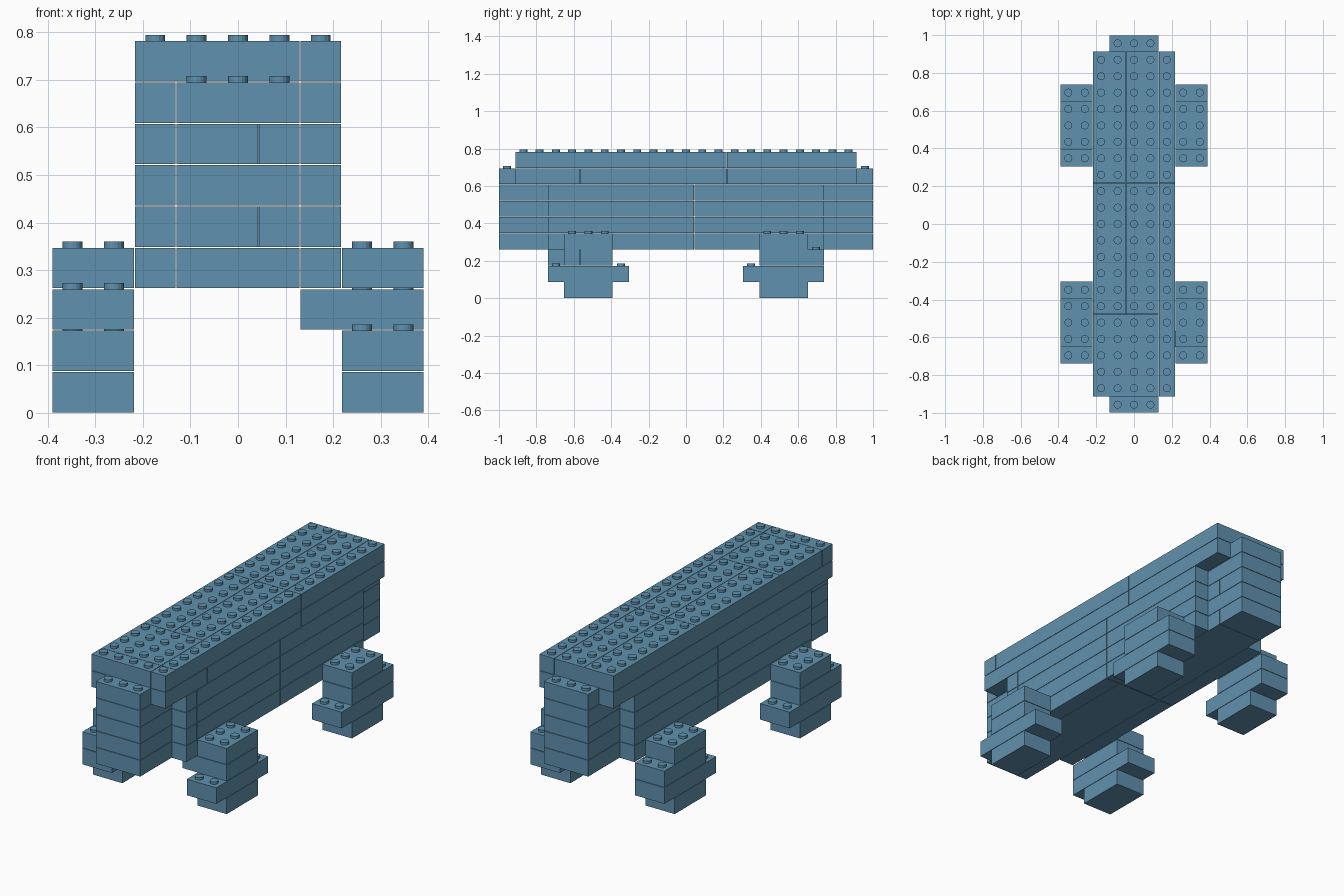
import bpy
import bmesh
from mathutils import Matrix

# Remove the default cube
default_cube = bpy.data.objects.get("Cube")
if default_cube:
    bpy.data.objects.remove(default_cube, do_unlink=True)

PITCH = 2 / 23            # stud spacing, also the brick height
SEAM = 0.0011             # half of the gap between bricks
STUD_RADIUS = 0.021
STUD_HEIGHT = 0.013

# Single brick colour
brick_blue = bpy.data.materials.new("dusty_blue")
brick_blue.use_nodes = True
colour = (0.118, 0.285, 0.425, 1)
brick_blue.diffuse_color = colour
shader = next(n for n in brick_blue.node_tree.nodes if n.type == "BSDF_PRINCIPLED")
shader.inputs["Base Color"].default_value = colour

parts = {}                # part name -> list of bricks
filled = set()            # stud cells taken by bricks, per layer


def cells(start, end):
    """Whole stud positions between two brick edges."""
    return range(round(start + 0.5), round(end + 0.5))


def row(part, layer, x_cuts, y_cuts):
    """Lay bricks in one layer, split at the given stud edges."""
    for x0, x1 in zip(x_cuts, x_cuts[1:]):
        for y0, y1 in zip(y_cuts, y_cuts[1:]):
            parts.setdefault(part, []).append((layer, x0, x1, y0, y1))
            filled.update((layer, x, y) for x in cells(x0, x1) for y in cells(y0, y1))


def add_brick(bm, layer, x0, x1, y0, y1):
    """A box with studs wherever nothing sits on top."""
    size = [(x1 - x0) * PITCH, (y1 - y0) * PITCH, PITCH]
    centre = [(x0 + x1) / 2 * PITCH, (y0 + y1) / 2 * PITCH, (layer + 0.5) * PITCH]
    scale = Matrix.Diagonal([s - 2 * SEAM for s in size] + [1])
    bmesh.ops.create_cube(bm, size=1, matrix=Matrix.Translation(centre) @ scale)
    top = (layer + 1) * PITCH - SEAM
    for x in cells(x0, x1):
        for y in cells(y0, y1):
            if (layer + 1, x, y) not in filled:
                spot = Matrix.Translation((x * PITCH, y * PITCH, top + STUD_HEIGHT / 2))
                bmesh.ops.create_cone(bm, cap_ends=True, segments=16, radius1=STUD_RADIUS,
                                      radius2=STUD_RADIUS, depth=STUD_HEIGHT, matrix=spot)


CORE, WIDE, END = 1.5, 2.5, 11.5
DECK, SIDE = 10.5, 8.5

# Narrow core running the whole length, with end columns
for layer in range(3, 8):
    if layer % 2:
        row("core", layer, [-CORE, CORE], [-END, 0.5, 9.5, END])
    else:
        row("core", layer, [-CORE, 0.5, CORE], [-END, -7.5])
        row("core", layer, [-CORE, CORE], [-7.5, 0.5, 7.5, END])

# Side walls against the core
for layer in range(3, 7):
    cuts = [-SIDE, 0.5, SIDE] if layer == 3 else [-SIDE, -7.5, 0.5, SIDE]
    row("left_wall", layer, [CORE, WIDE], cuts)
    row("right_wall", layer, [-WIDE, -CORE], cuts)

# Overhanging rails below the deck
row("left_rail", 7, [CORE, WIDE], [-DECK, -6.5, 2.5, DECK])
row("right_rail", 7, [-WIDE, -CORE], [-DECK, -6.5, 2.5, DECK])

# Studded deck
row("deck", 8, [CORE, WIDE], [-DECK, -9.5, 2.5, DECK])
row("deck", 8, [-WIDE, CORE], [-DECK, -9.5, -5.5])
row("deck", 8, [-WIDE, -0.5, CORE], [-5.5, 2.5, DECK])

# Four stepped legs
INNER, OUTER = 4.5, 7.5
for x_name, sx in (("left", 1), ("right", -1)):
    xs = sorted((sx * WIDE, sx * INNER))
    for y_name, sy in (("front", -1), ("back", 1)):
        name = f"{y_name}_{x_name}_leg"
        short = sorted((sy * INNER, sy * OUTER))
        row(name, 0, xs, short)
        row(name, 1, xs, sorted((sy * 3.5, sy * SIDE)))
        row(name, 3, xs, short)
        if name == "front_left_leg":
            # This leg has a bracket brick reaching under the body
            row(name, 2, [CORE, INNER], [-OUTER, -6.5])
            row(name, 2, xs, [-6.5, -INNER])
        else:
            row(name, 2, xs, sorted((sy * INNER, sy * SIDE)))

# Turn each part into one mesh object
for name, bricks in parts.items():
    bm = bmesh.new()
    for brick in bricks:
        add_brick(bm, *brick)
    mesh = bpy.data.meshes.new(name)
    bm.to_mesh(mesh)
    bm.free()
    mesh.materials.append(brick_blue)
    obj = bpy.data.objects.new(name, mesh)
    bpy.context.collection.objects.link(obj)
